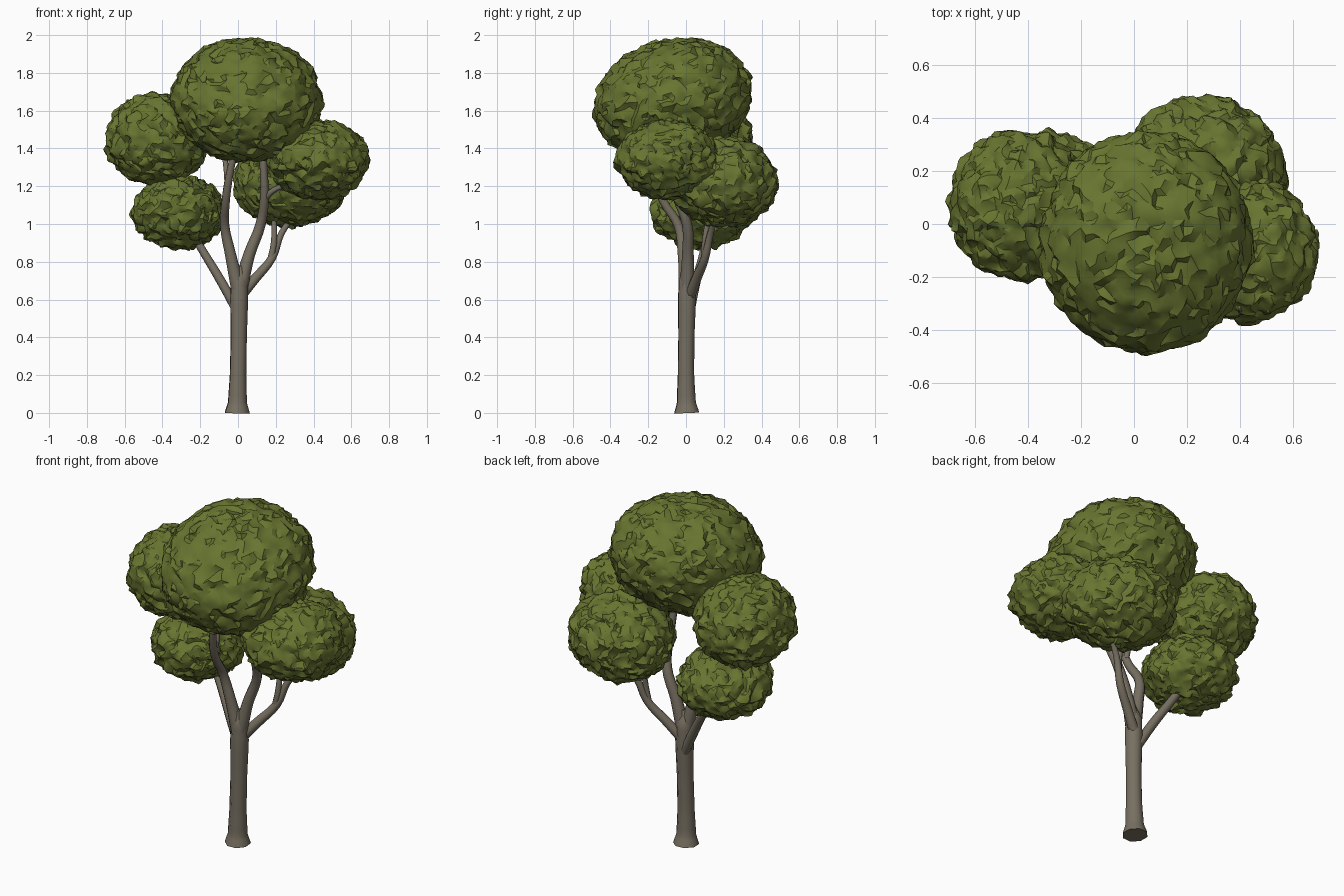
import bpy, bmesh, math
from mathutils import Vector, Matrix, noise

if "Cube" in bpy.data.objects:
    bpy.data.objects.remove(bpy.data.objects["Cube"])


def material(name, rgb):
    m = bpy.data.materials.new(name)
    m.diffuse_color = (*rgb, 1)
    m.use_nodes = True
    m.node_tree.nodes["Principled BSDF"].inputs["Base Color"].default_value = m.diffuse_color
    return m


LEAF = material("leaf_green", (0.138, 0.178, 0.03))
BARK = material("bark_grey_brown", (0.185, 0.16, 0.12))


def finish(obj, mat, angle):
    obj.data.materials.clear()
    obj.data.materials.append(mat)
    bpy.ops.object.select_all(action='DESELECT')
    obj.select_set(True)
    bpy.context.view_layer.objects.active = obj
    bpy.ops.object.shade_smooth_by_angle(angle=math.radians(angle))


def foliage(name, center, radii, tilt=0, turn=0):
    """Ellipsoid clump with a crumpled leafy surface."""
    bm = bmesh.new()
    bmesh.ops.create_icosphere(bm, subdivisions=5, radius=1)
    place = (Matrix.Translation(center) @ Matrix.Rotation(math.radians(turn), 4, 'Z')
             @ Matrix.Rotation(math.radians(tilt), 4, 'X'))
    for v in bm.verts:
        n = v.co.normalized()
        p = Vector([a * b for a, b in zip(n, radii)])
        q = p + Vector(center) * 3
        crumple = 0.02 * noise.noise(q * 24) + 0.014 * noise.noise(q * 10)
        slide = noise.noise_vector(q * 26 + Vector((7, 3, 5))) * 0.017
        v.co = place @ (p + n * (crumple - 0.008) + slide)
    mesh = bpy.data.meshes.new(name)
    bm.to_mesh(mesh)
    bm.free()
    obj = bpy.data.objects.new(name, mesh)
    bpy.context.collection.objects.link(obj)
    finish(obj, LEAF, 30)


def limb(name, points):
    """Tapered eight-sided tube through (x, y, z, radius) points."""
    cu = bpy.data.curves.new(name, 'CURVE')
    cu.dimensions = '3D'
    cu.bevel_depth = 1
    cu.bevel_resolution = 2
    cu.resolution_u = 4
    cu.use_fill_caps = True
    sp = cu.splines.new('BEZIER')
    sp.bezier_points.add(len(points) - 1)
    for bp, (x, y, z, r) in zip(sp.bezier_points, points):
        bp.co = (x, y, z)
        bp.radius = r
        bp.handle_left_type = bp.handle_right_type = 'AUTO'
    obj = bpy.data.objects.new(name, cu)
    bpy.context.collection.objects.link(obj)
    bpy.ops.object.select_all(action='DESELECT')
    obj.select_set(True)
    bpy.context.view_layer.objects.active = obj
    bpy.ops.object.convert(target='MESH')
    finish(bpy.context.object, BARK, 60)


# Leaf clumps
foliage("top_foliage", (0.045, -0.07, 1.656), (0.405, 0.43, 0.325), 16)
foliage("upper_left_foliage", (-0.43, 0.07, 1.446), (0.275, 0.29, 0.25))
foliage("right_foliage", (0.425, -0.095, 1.342), (0.277, 0.277, 0.216))
foliage("back_right_foliage", (0.275, 0.2, 1.22), (0.315, 0.285, 0.242), 0, -30)
foliage("lower_left_foliage", (-0.312, 0.082, 1.063), (0.252, 0.272, 0.2))

# Trunk with a flared foot
limb("trunk", [(-0.004, 0.004, 0, 0.07), (-0.003, 0.002, 0.055, 0.053),
               (0, 0, 0.2, 0.046), (0.004, 0.002, 0.4, 0.045),
               (0.006, 0.005, 0.6, 0.05), (0.007, 0.005, 0.7, 0.047),
               (0.01, 0.0, 0.78, 0.02)])

# Main branches
limb("lower_left_branch", [(0, 0.02, 0.53, 0.026), (-0.08, 0.05, 0.68, 0.026),
                           (-0.2, 0.1, 0.88, 0.022), (-0.27, 0.12, 1.0, 0.016)])
limb("right_branch", [(0.015, 0.02, 0.62, 0.03), (0.09, 0.055, 0.71, 0.027),
                      (0.18, 0.1, 0.82, 0.023), (0.23, 0.13, 0.95, 0.018),
                      (0.3, 0.16, 1.05, 0.014)])
limb("right_twig", [(0.17, 0.095, 0.8, 0.018), (0.19, 0.1, 0.9, 0.017),
                    (0.19, 0.12, 1.05, 0.013)])
limb("front_branch", [(0.0, 0.0, 0.66, 0.04), (-0.04, -0.015, 0.84, 0.031),
                      (-0.07, -0.04, 0.99, 0.026), (-0.065, -0.12, 1.12, 0.023),
                      (-0.045, -0.17, 1.26, 0.021), (-0.01, -0.2, 1.42, 0.017)])
limb("middle_branch", [(0.012, 0.005, 0.66, 0.04), (0.06, 0.01, 0.84, 0.031),
                       (0.12, 0.005, 1.0, 0.027), (0.14, -0.05, 1.15, 0.023),
                       (0.135, -0.08, 1.3, 0.02), (0.13, -0.09, 1.46, 0.016)])

# Side twigs
limb("right_side_twig", [(0.14, -0.04, 1.13, 0.017), (0.19, -0.075, 1.18, 0.015),
                         (0.3, -0.09, 1.22, 0.012)])
limb("upper_left_twig", [(-0.055, -0.13, 1.16, 0.016), (-0.06, -0.1, 1.27, 0.015),
                         (-0.08, -0.05, 1.42, 0.013)])
